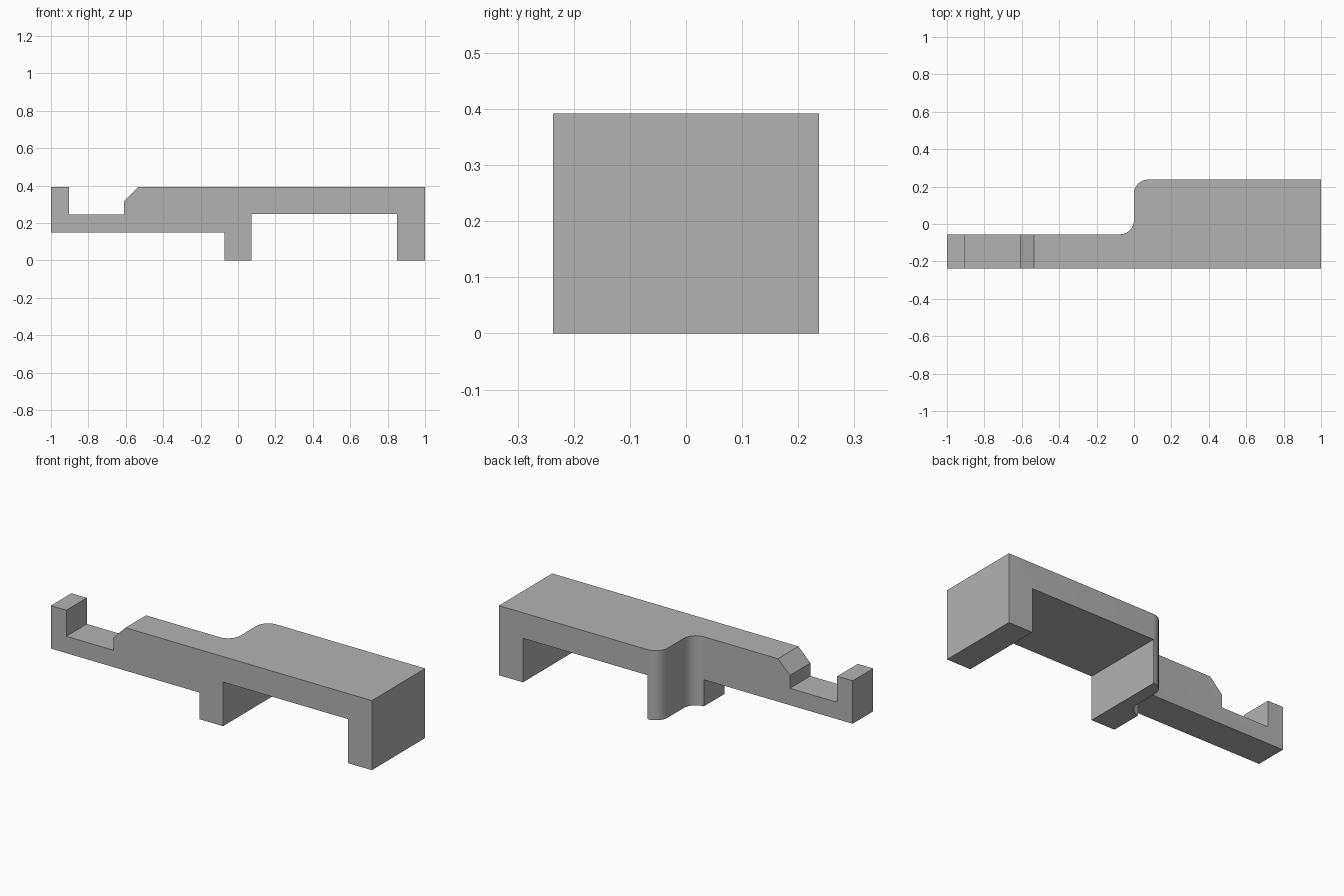
import bpy, bmesh
from math import sin, cos, radians
from mathutils import Vector

cube = bpy.data.objects.get("Cube")
if cube:
    bpy.data.objects.remove(cube, do_unlink=True)

grey = bpy.data.materials.new("mid_grey")
grey.use_nodes = True
colour = (0.45, 0.45, 0.45, 1)
grey.diffuse_color = colour
grey.node_tree.nodes["Principled BSDF"].inputs["Base Color"].default_value = colour


def prism(name, points, sweep):
    """Closed outline swept along a vector."""
    bm = bmesh.new()
    face = bm.faces.new([bm.verts.new(p) for p in points])
    moved = bmesh.ops.extrude_face_region(bm, geom=[face])["geom"]
    verts = [v for v in moved if isinstance(v, bmesh.types.BMVert)]
    bmesh.ops.translate(bm, verts=verts, vec=Vector(sweep))
    bmesh.ops.recalc_face_normals(bm, faces=bm.faces[:])
    mesh = bpy.data.meshes.new(name)
    bm.to_mesh(mesh)
    bm.free()
    mesh.materials.append(grey)
    obj = bpy.data.objects.new(name, mesh)
    bpy.context.collection.objects.link(obj)
    return obj


def arc(cx, cy, radius, start, end, steps=12):
    angles = [radians(start + (end - start) * i / steps) for i in range(steps + 1)]
    return [(cx + radius * cos(a), cy + radius * sin(a)) for a in angles]


# Side outline: hooked arm, chamfered block, two legs
top, shelf, under, leg = 0.392, 0.245, 0.15, 0.073
outline = [(-1, under), (-leg, under), (-leg, 0), (leg, 0), (leg, 0.248),
           (0.85, 0.248), (0.85, 0), (1, 0), (1, top), (-0.535, top),
           (-0.609, 0.318), (-0.609, shelf), (-0.904, shelf),
           (-0.904, top), (-1, top)]
bracket = prism("bracket", [(x, -0.5, z) for x, z in outline], (0, 1, 0))

# Plan outline: narrow arm widening to the body through two fillets
half, arm, r = 0.237, -0.055, 0.075
plan = [(-1.2, -half), (1.2, -half), (1.2, half)]
plan += arc(r, half - r, r, 90, 180)
plan += arc(-r, arm + r, r, 0, -90)
plan += [(-1.2, arm)]
cutter = prism("plan_cutter", [(x, y, -0.2) for x, y in plan], (0, 0, 1))
cutter.hide_render = True

# Keep only the part inside the plan outline
trim = bracket.modifiers.new("plan_trim", 'BOOLEAN')
trim.operation = 'INTERSECT'
trim.solver = 'EXACT'
trim.object = cutter
bpy.ops.object.select_all(action='DESELECT')
bpy.context.view_layer.objects.active = bracket
bracket.select_set(True)
bpy.ops.object.modifier_apply(modifier=trim.name)
bpy.data.objects.remove(cutter, do_unlink=True)
bpy.ops.object.shade_smooth_by_angle(angle=radians(30))
